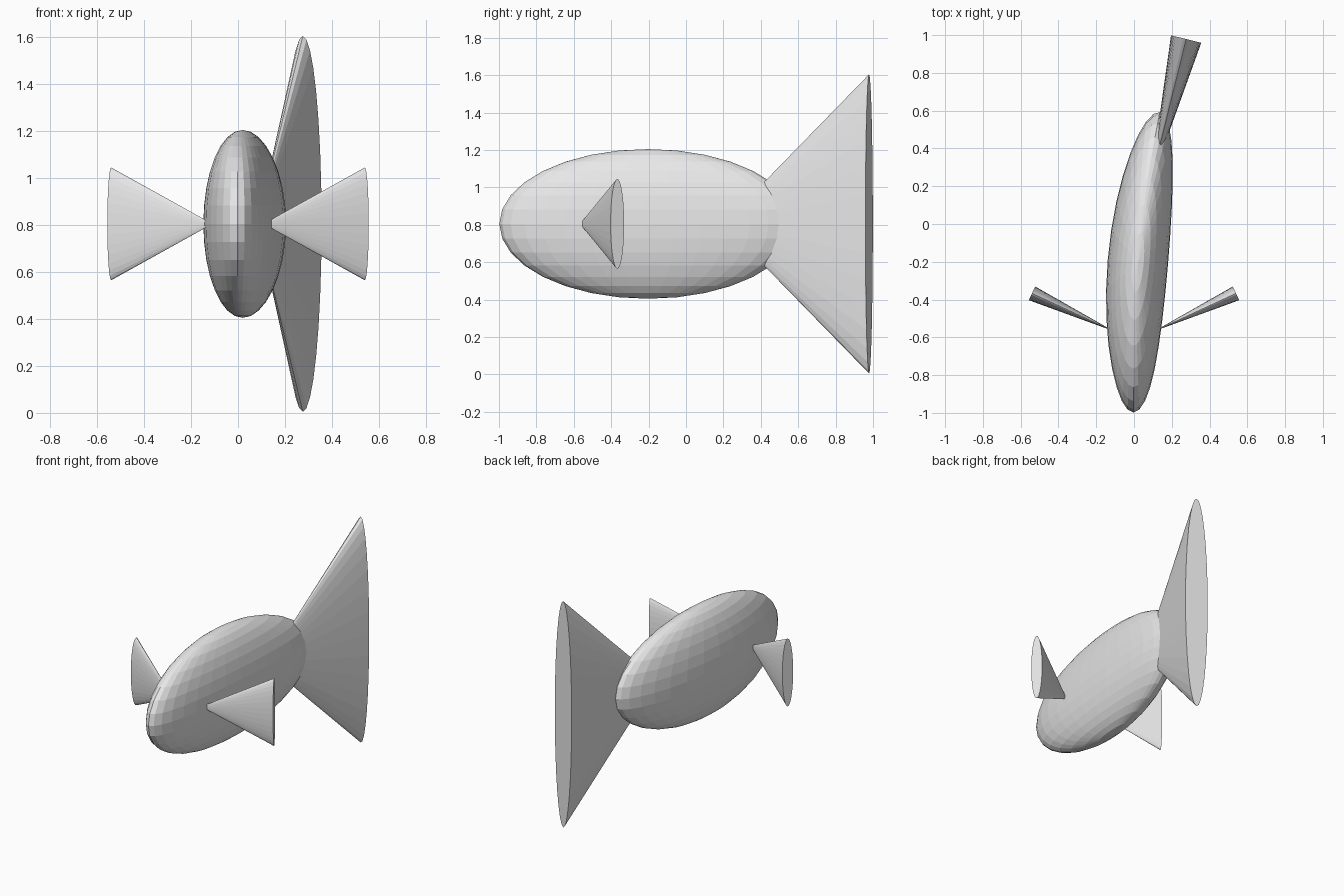
import bpy, bmesh, math
from mathutils import Vector, Matrix

cube = bpy.data.objects.get("Cube")
if cube:
    bpy.data.objects.remove(cube, do_unlink=True)

MID_Z = 0.805
BEND = 0.078        # strength of the sideways swimming curve
BEND_START = -0.75  # the spine is straight ahead of this y

# Plain light grey for the whole fish
grey = bpy.data.materials.new("light_grey")
grey.use_nodes = True
colour = (0.8, 0.8, 0.8, 1)
grey.diffuse_color = colour
grey.node_tree.nodes["Principled BSDF"].inputs["Base Color"].default_value = colour


def add_object(name, bm):
    bmesh.ops.remove_doubles(bm, verts=bm.verts, dist=1e-5)
    bmesh.ops.recalc_face_normals(bm, faces=bm.faces)
    mesh = bpy.data.meshes.new(name)
    bm.to_mesh(mesh)
    bm.free()
    mesh.materials.append(grey)
    obj = bpy.data.objects.new(name, mesh)
    bpy.context.collection.objects.link(obj)
    return obj


def fin(name, apex, base, half_thickness, half_height):
    """Flattened cone opening from apex to the centre of its base."""
    apex, base = Vector(apex), Vector(base)
    axis = (base - apex).normalized()
    up = Vector((0, 0, 1))
    side = up.cross(axis)
    frame = Matrix((side, up, axis)).transposed().to_4x4()
    size = Matrix.Diagonal((half_thickness, half_height, (base - apex).length, 1))
    bm = bmesh.new()
    bmesh.ops.create_cone(bm, cap_ends=True, segments=32, radius1=0, radius2=1, depth=1,
                          matrix=Matrix.Translation((apex + base) / 2) @ frame @ size)
    return add_object(name, bm)


# Body: flattened ball whose rear half curves to the left
bm = bmesh.new()
bmesh.ops.create_uvsphere(bm, u_segments=32, v_segments=16, radius=1)
for v in bm.verts:
    x, y, z = v.co.x * 0.16, v.co.y * 0.795 - 0.203, v.co.z * 0.4
    u = max(0, y - BEND_START)
    angle = math.atan(2 * BEND * u)
    v.co = (BEND * u * u - 0.003 + x * math.cos(angle),
            y - x * math.sin(angle), z + MID_Z)
add_object("body", bm)

# Tail fin follows the end of the curve
fin("tail_fin", (0.083, 0.2, MID_Z), (0.276, 0.979, MID_Z), 0.0825, 0.8)

# Pair of side fins
for name, s in (("left_fin", 1), ("right_fin", -1)):
    fin(name, (s * 0.108, -0.567, MID_Z), (s * 0.54, -0.367, MID_Z), 0.04, 0.24)
